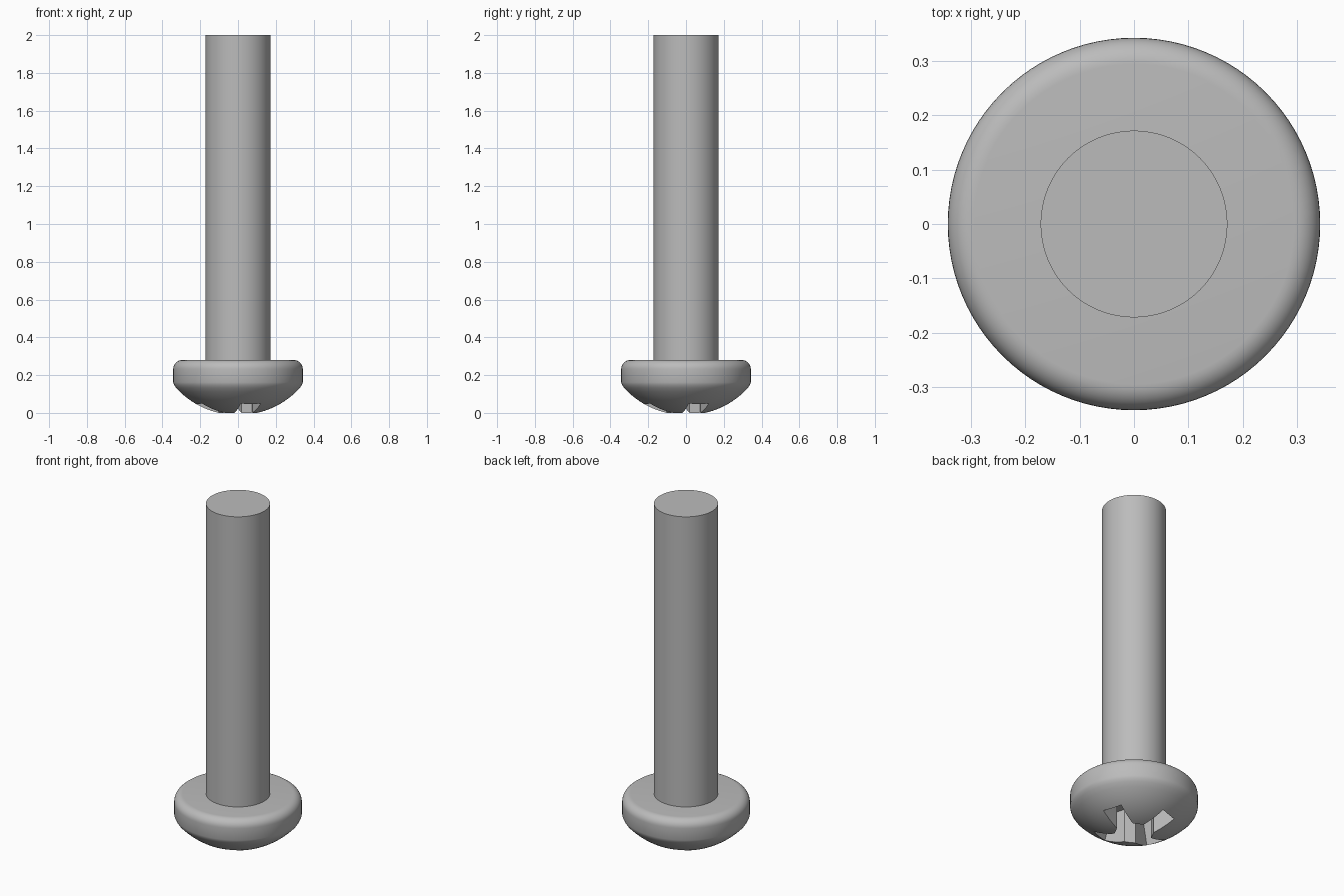
import bpy, bmesh
from math import sin, cos, pi, radians, sqrt
from mathutils import Matrix, Vector

cube = bpy.data.objects.get("Cube")
if cube:
    bpy.data.objects.remove(cube, do_unlink=True)

STEEL = (0.5, 0.5, 0.5, 1)
steel = bpy.data.materials.new("steel_grey")
steel.use_nodes = True
steel.diffuse_color = STEEL
steel.node_tree.nodes["Principled BSDF"].inputs["Base Color"].default_value = STEEL

SEGMENTS = 96
HEAD_R, SHAFT_R = 0.343, 0.172
HEAD_TOP, HEIGHT = 0.28, 2.0


def make_object(name, bm):
    bmesh.ops.remove_doubles(bm, verts=bm.verts, dist=1e-5)
    bmesh.ops.recalc_face_normals(bm, faces=bm.faces)
    mesh = bpy.data.meshes.new(name)
    bm.to_mesh(mesh)
    bm.free()
    mesh.materials.append(steel)
    obj = bpy.data.objects.new(name, mesh)
    bpy.context.collection.objects.link(obj)
    return obj


def lathe(name, profile):
    bm = bmesh.new()
    verts = [bm.verts.new((r, 0, z)) for r, z in profile]
    edges = [bm.edges.new(pair) for pair in zip(verts, verts[1:])]
    bmesh.ops.spin(bm, geom=verts + edges, axis=(0, 0, 1), cent=(0, 0, 0),
                   angle=2 * pi, steps=SEGMENTS, use_merge=True)
    return make_object(name, bm)


def arc(cx, cz, radius, start, end, steps):
    angles = [radians(start + (end - start) * i / steps) for i in range(steps + 1)]
    return [(cx + radius * cos(a), cz + radius * sin(a)) for a in angles]


def activate(obj):
    bpy.ops.object.select_all(action='DESELECT')
    obj.select_set(True)
    bpy.context.view_layer.objects.active = obj


# Pan head: shallow dome underneath, straight rim, rounded shoulder
DOME_R, APEX = 0.445, -0.012
dome_edge = 0.328
dome = [(r, APEX + DOME_R - sqrt(DOME_R ** 2 - r ** 2))
        for r in (dome_edge * i / 16 for i in range(17))]
rim = [(0.338, 0.148), (HEAD_R, 0.162)]
fillet = 0.048
shoulder = arc(HEAD_R - fillet, HEAD_TOP - fillet, fillet, 0, 90, 8)
head = lathe("screw_head", dome + rim + shoulder + [(0, HEAD_TOP)])

# Plain round shaft
shaft = lathe("screw_shaft", [(0, HEAD_TOP - 0.02), (SHAFT_R, HEAD_TOP - 0.02),
                              (SHAFT_R, HEIGHT), (0, HEIGHT)])

# Cross recess cutter: four arms with sloping ends and chamfered inner corners
TWIST = radians(18)


def cross_ring(bm, z):
    inner, outer = 0.093, 0.22 - 0.3 * (z - 0.05)
    ring = []
    for k in range(4):
        turn = Matrix.Rotation(TWIST + k * pi / 2, 3, 'Z')
        for along, side in ((inner, -1), (outer, -1), (outer, 1), (inner, 1)):
            across = side * (0.05 + 0.05 * (along - inner))
            ring.append(bm.verts.new(turn @ Vector((along, across, z))))
    return ring


bm = bmesh.new()
low, high = cross_ring(bm, -0.08), cross_ring(bm, 0.2)
bm.faces.new(low)
bm.faces.new(high)
for i in range(len(low)):
    j = (i + 1) % len(low)
    bm.faces.new((low[i], low[j], high[j], high[i]))
cutter = make_object("recess_cutter", bm)
cutter.hide_render = True

activate(head)
cut = head.modifiers.new("cross_recess", 'BOOLEAN')
cut.operation = 'DIFFERENCE'
cut.solver = 'EXACT'
cut.object = cutter
bpy.ops.object.modifier_apply(modifier=cut.name)
bpy.data.objects.remove(cutter, do_unlink=True)

# Smooth shading with crisp edges
for obj in (head, shaft):
    activate(obj)
    bpy.ops.object.shade_smooth_by_angle(angle=radians(30))
